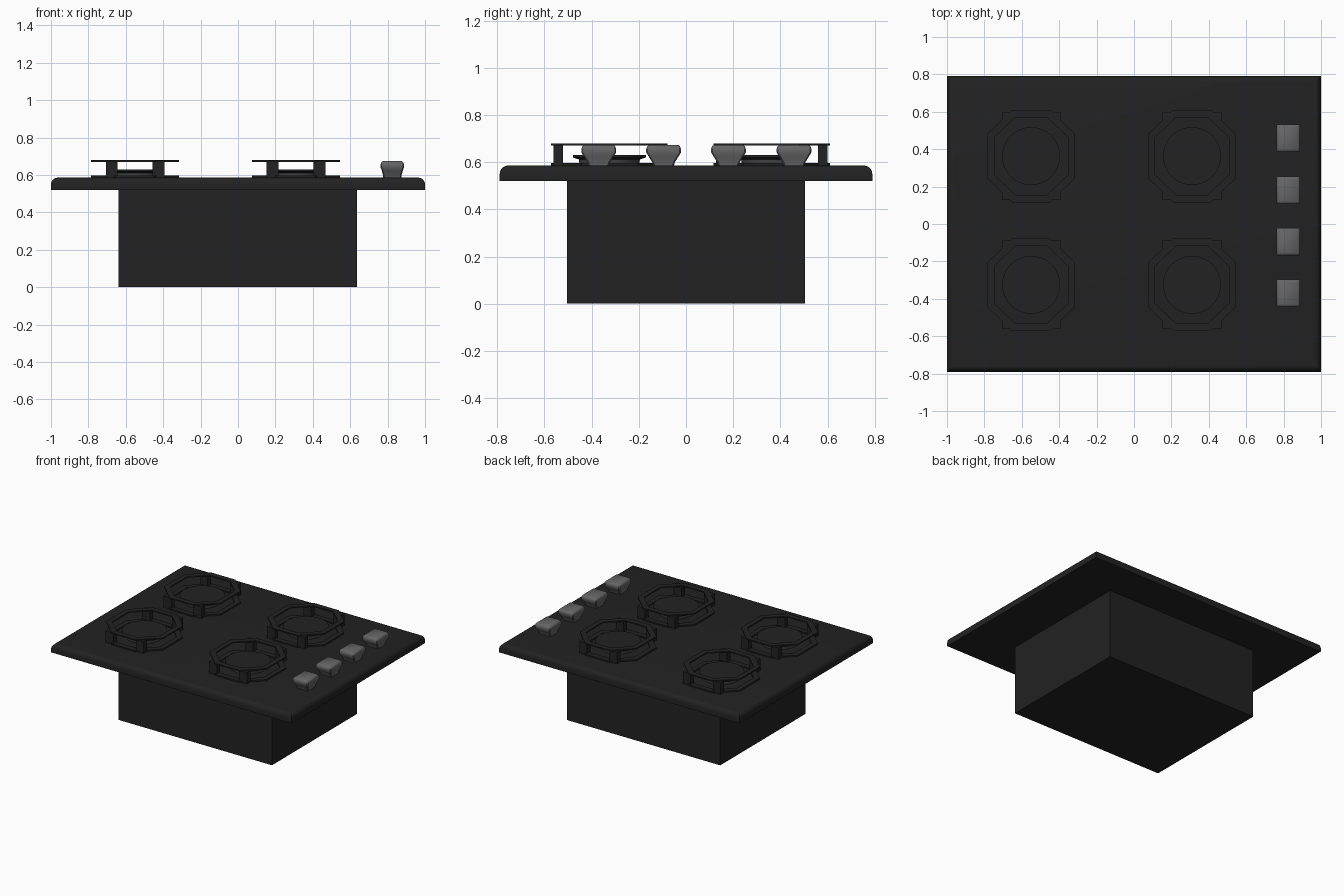
import bpy, bmesh, math
from mathutils import Matrix

if "Cube" in bpy.data.objects:
    bpy.data.objects.remove(bpy.data.objects["Cube"])


def material(name, v):
    m = bpy.data.materials.new(name)
    m.diffuse_color = (v, v, v, 1)
    m.use_nodes = True
    m.node_tree.nodes["Principled BSDF"].inputs["Base Color"].default_value = m.diffuse_color
    return m


BLACK = material("black enamel", 0.016)
GREY = material("knob grey", 0.13)
STEEL = material("burner grey", 0.06)


def finish(name, bm, mat, loc=(0, 0, 0), smooth=False):
    bmesh.ops.recalc_face_normals(bm, faces=bm.faces)
    me = bpy.data.meshes.new(name)
    bm.to_mesh(me)
    bm.free()
    me.materials.append(mat)
    ob = bpy.data.objects.new(name, me)
    ob.location = loc
    bpy.context.collection.objects.link(ob)
    if smooth:
        bpy.context.view_layer.objects.active = ob
        ob.select_set(True)
        bpy.ops.object.shade_smooth_by_angle(angle=math.radians(35))
        ob.select_set(False)
    return ob


def add_box(bm, x0, x1, y0, y1, z0, z1):
    mat = (Matrix.Translation(((x0 + x1) / 2, (y0 + y1) / 2, (z0 + z1) / 2))
           @ Matrix.Diagonal((x1 - x0, y1 - y0, z1 - z0, 1)))
    bmesh.ops.create_cube(bm, size=1, matrix=mat)


def loft(bm, sections, closed=False):
    """Skin a list of equal-length point loops, capped unless closed."""
    loops = [[bm.verts.new(p) for p in s] for s in sections]
    pairs = list(zip(loops, loops[1:]))
    if closed:
        pairs.append((loops[-1], loops[0]))
    else:
        bm.faces.new(loops[0])
        bm.faces.new(loops[-1])
    n = len(loops[0])
    for a, b in pairs:
        for i in range(n):
            j = (i + 1) % n
            bm.faces.new((a[i], a[j], b[j], b[i]))


def circle(r, z, n=32):
    return [(r * math.cos(2 * math.pi * i / n), r * math.sin(2 * math.pi * i / n), z)
            for i in range(n)]


def octagon(hx, hy, z):
    a, b = hx * 0.43, hy * 0.48
    return [(hx, -b, z), (hx, b, z), (a, hy, z), (-a, hy, z),
            (-hx, b, z), (-hx, -b, z), (-a, -hy, z), (a, -hy, z)]


def rect(hx, hy, z, c=0.006):
    return [(hx, c - hy, z), (hx, hy - c, z), (hx - c, hy, z), (c - hx, hy, z),
            (-hx, hy - c, z), (-hx, c - hy, z), (c - hx, -hy, z), (hx - c, -hy, z)]


# Sunken housing
bm = bmesh.new()
add_box(bm, -0.638, 0.636, -0.505, 0.505, 0, 0.525)
finish("housing", bm, BLACK)

# Hob top with rounded upper edges
bm = bmesh.new()
add_box(bm, -1, 1, -0.79, 0.79, 0.52, 0.586)
top_edges = [e for e in bm.edges if all(v.co.z > 0.55 for v in e.verts)]
bmesh.ops.bevel(bm, geom=top_edges, offset=0.036, segments=5, profile=0.5, affect='EDGES')
finish("hob_top", bm, BLACK, smooth=True)

# Four burners, each with a two-ring pan support
for x in (-0.55, 0.31):
    for y in (-0.325, 0.363):
        bm = bmesh.new()
        for z0, z1 in ((0.584, 0.596), (0.67, 0.679)):
            loft(bm, [octagon(0.235, 0.247, z0), octagon(0.235, 0.247, z1),
                      octagon(0.197, 0.207, z1), octagon(0.197, 0.207, z0)], closed=True)
        for sx in (-1, 1):
            for sy in (-1, 1):
                cx, cy = sx * 0.125, sy * 0.216
                add_box(bm, cx - 0.032, cx + 0.032, cy - 0.02, cy + 0.02, 0.586, 0.674)
        finish("pan_support", bm, BLACK, (x, y, 0))

        bm = bmesh.new()
        loft(bm, [circle(0.125, 0.584), circle(0.13, 0.614)])
        finish("burner_base", bm, STEEL, (x, y, 0), True)

        bm = bmesh.new()
        loft(bm, [circle(0.13, 0.612), circle(0.155, 0.62), circle(0.155, 0.63)])
        finish("burner_cap", bm, BLACK, (x, y, 0), True)

# Flared control knobs
for y in (-0.37, -0.095, 0.18, 0.458):
    bm = bmesh.new()
    loft(bm, [rect(hx, hy, z) for hx, hy, z in (
        (0.048, 0.043, 0.584), (0.05, 0.048, 0.6), (0.056, 0.062, 0.622), (0.063, 0.074, 0.642),
        (0.063, 0.074, 0.655), (0.059, 0.07, 0.667), (0.051, 0.062, 0.674))])
    finish("control_knob", bm, GREY, (0.825, y, 0), True)
